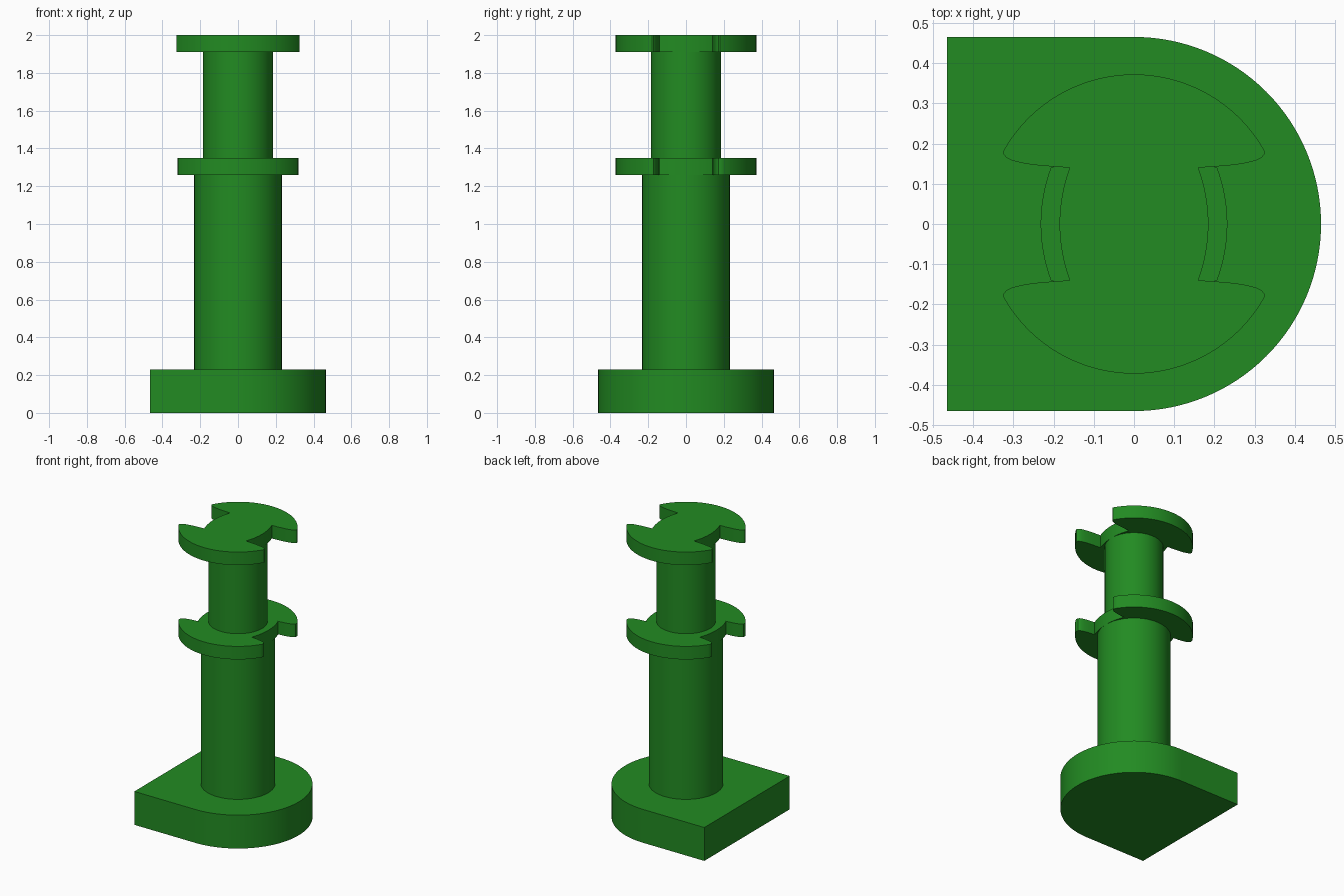
import bpy
import bmesh
from math import cos, sin, pi, atan2, sqrt, radians

cube = bpy.data.objects.get("Cube")
if cube:
    bpy.data.objects.remove(cube, do_unlink=True)

green = bpy.data.materials.new("forest green")
green.use_nodes = True
colour = (0.016, 0.258, 0.016, 1)
green.diffuse_color = colour
green.node_tree.nodes["Principled BSDF"].inputs["Base Color"].default_value = colour


def arc(radius, start, end, steps, cx=0.0):
    return [(cx + radius * cos(start + (end - start) * i / steps),
             radius * sin(start + (end - start) * i / steps))
            for i in range(steps + 1)]


def extrude_outline(name, outline, z0, z1):
    """Solid prism from a counter-clockwise outline."""
    bm = bmesh.new()
    face = bm.faces.new([bm.verts.new((x, y, z0)) for x, y in outline])
    result = bmesh.ops.extrude_face_region(bm, geom=[face])
    top = [v for v in result["geom"] if isinstance(v, bmesh.types.BMVert)]
    bmesh.ops.translate(bm, verts=top, vec=(0, 0, z1 - z0))
    bmesh.ops.recalc_face_normals(bm, faces=bm.faces)
    mesh = bpy.data.meshes.new(name)
    bm.to_mesh(mesh)
    bm.free()
    mesh.materials.append(green)
    obj = bpy.data.objects.new(name, mesh)
    bpy.context.collection.objects.link(obj)
    bpy.ops.object.select_all(action='DESELECT')
    obj.select_set(True)
    bpy.context.view_layer.objects.active = obj
    bpy.ops.object.shade_smooth_by_angle(angle=radians(30))
    return obj


def flange_outline(waist, tip):
    """One quarter (waist, hooked lobe tip, rim), mirrored to all four."""
    bend, rim, notch = 0.4, 0.372, 0.14
    web = arc(bend, 0, atan2(notch, sqrt(bend**2 - notch**2)), 10, waist - bend)
    hook = [(tip - dx, y) for dx, y in
            ((0.12, 0.143), (0.075, 0.147), (0.045, 0.152), (0.022, 0.158),
             (0.008, 0.165), (0.001, 0.173), (0, 0.18))]
    start = atan2(0.19, tip - 0.005)
    quarter = web + hook + arc(rim, start, pi / 2, 28)
    left = [(-x, y) for x, y in reversed(quarter[:-1])]
    half = quarter + left
    return half + [(x, -y) for x, y in reversed(half[1:-1])]


# D-shaped base, flat on the right-hand side
base_r = 0.465
extrude_outline("base", arc(base_r, -pi / 2, pi / 2, 64)
                + [(-base_r, base_r), (-base_r, -base_r)], 0, 0.23)

# Stepped shaft, ends buried in the neighbouring parts
extrude_outline("lower_shaft", arc(0.232, 0, 2 * pi, 96)[:-1], 0.2, 1.3)
extrude_outline("upper_shaft", arc(0.185, 0, 2 * pi, 96)[:-1], 1.3, 1.95)

# Two-lobed locking flanges
extrude_outline("lower_flange", flange_outline(0.232, 0.319), 1.26, 1.35)
extrude_outline("upper_flange", flange_outline(0.185, 0.325), 1.91, 2.0)
